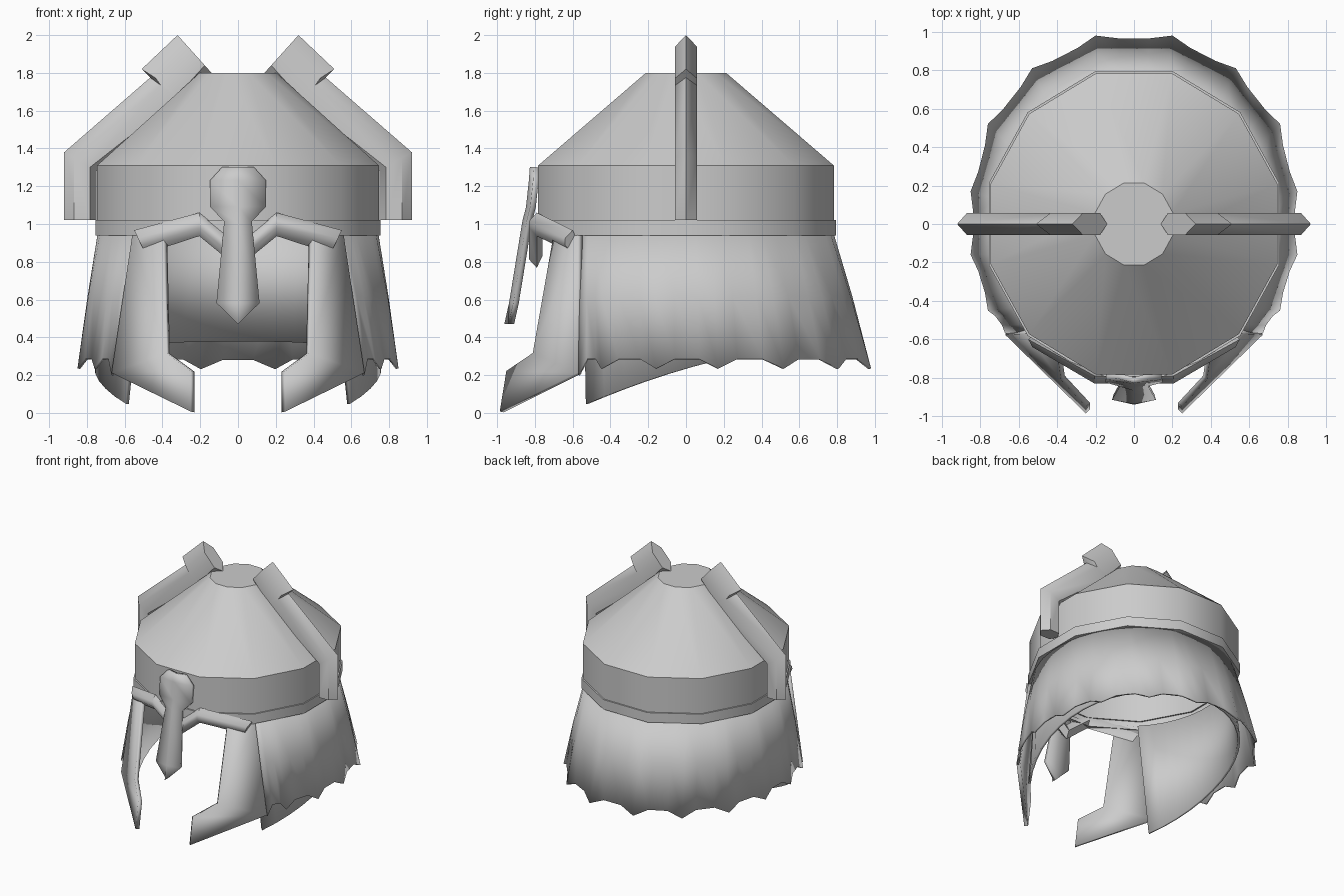
import bpy, bmesh, math
from mathutils import Vector

cube = bpy.data.objects.get("Cube")
if cube:
    bpy.data.objects.remove(cube)

steel = bpy.data.materials.new("grey_steel")
steel.use_nodes = True
GREY = (0.6, 0.6, 0.6, 1)
steel.diffuse_color = GREY
steel.node_tree.nodes["Principled BSDF"].inputs["Base Color"].default_value = GREY


def finish(name, bm, thickness=0, offset=0, angle=35):
    """Turn a bmesh into a smooth shaded object, optionally thickened."""
    bmesh.ops.remove_doubles(bm, verts=bm.verts, dist=1e-5)
    bmesh.ops.recalc_face_normals(bm, faces=bm.faces)
    mesh = bpy.data.meshes.new(name)
    bm.to_mesh(mesh)
    bm.free()
    mesh.materials.append(steel)
    for poly in mesh.polygons:
        poly.use_smooth = True
    mesh.set_sharp_from_angle(angle=math.radians(angle))
    obj = bpy.data.objects.new(name, mesh)
    bpy.context.collection.objects.link(obj)
    if thickness:
        mod = obj.modifiers.new("thickness", "SOLIDIFY")
        mod.thickness = thickness
        mod.offset = offset
    return obj


def loft(name, rings, closed=True, caps=(), **options):
    """Skin a row of cross-sections; caps lists the ring indices to fill."""
    bm = bmesh.new()
    rows = [[bm.verts.new(p) for p in ring] for ring in rings]
    count = len(rows[0])
    for a, b in zip(rows, rows[1:]):
        for i in range(count if closed else count - 1):
            j = (i + 1) % count
            bm.faces.new((a[i], a[j], b[j], b[i]))
    for index in caps:
        bm.faces.new(rows[index])
    return finish(name, bm, **options)


def twelve_gon(rx, ry, z):
    angles = [math.radians(15 + 30 * k) for k in range(12)]
    return [(rx * math.cos(a), ry * math.sin(a), z) for a in angles]


# Bowl: truncated cone over an upright wall
loft("helmet_bowl", [twelve_gon(0.21, 0.22, 1.8), twelve_gon(0.772, 0.81, 1.31),
                     twelve_gon(0.772, 0.81, 0.98)], caps=[0])

# Rim band
loft("rim_band", [twelve_gon(0.76, 0.80, 1.02), twelve_gon(0.782, 0.822, 1.02),
                  twelve_gon(0.782, 0.822, 0.94), twelve_gon(0.75, 0.79, 0.94)])

# Neck skirt: flared ripples with a scalloped hem
half = [(0.67, -0.57), (0.76, -0.45), (0.85, -0.16), (0.85, 0.17),
        (0.76, 0.52), (0.53, 0.81), (0.2, 0.98)]
ridges = [Vector(p) for p in half + [(-x, y) for x, y in reversed(half)]]
hem = []
for a, b in zip(ridges, ridges[1:]):
    hem.append((*a, 0.235))
    for t in (0.3, 0.7):
        hem.append((*(a.lerp(b, t) * 0.985), 0.285))
hem.append((*ridges[-1], 0.235))
hem[0], hem[-1] = [(x, y, 0.2) for x, y, z in (hem[0], hem[-1])]


def collar_point(x, y):
    a = math.atan2(y / 0.99, abs(x) / 0.865)
    a *= 1.22 if a < 0 else 1
    return (math.copysign(0.745 * math.cos(a), x), 0.785 * math.sin(a), 0.95)


collar = [collar_point(x, y) for x, y, z in hem]
middle = [Vector(c).lerp(Vector(h), 0.5) for c, h in zip(collar, hem)]
middle = [(v.x * 1.008, v.y * 1.008, v.z) for v in middle]
loft("neck_skirt", [collar, middle, hem], closed=False, thickness=0.015, offset=-1)

# Inner lining: sloping lower edge, deepest beside the jaw
top, bottom = [], []
for i in range(33):
    s = i / 16 - 1
    a, b = [math.pi / 2 + s * math.radians(90 + e) for e in (46, 38.6)]
    top.append((0.72 * math.cos(a), 0.76 * math.sin(a), 0.95))
    y = 0.85 * math.sin(b)
    bottom.append((0.76 * math.cos(b), y, 0.235 + 0.283 * y - 0.13 * y * y))
loft("inner_lining", [top, bottom], closed=False, thickness=0.02, offset=-1)

# Nose guard: ridged plate with an octagonal head
nose = [(1.30, 0.08, -0.79), (1.23, 0.145, -0.795), (1.09, 0.145, -0.81),
        (1.01, 0.07, -0.83), (0.58, 0.11, -0.90), (0.47, 0.0, -0.925)]
loft("nose_guard", [[(-w, y, z), (0, y - 0.022, z), (w, y, z)] for z, w, y in nose],
     closed=False, thickness=0.03)

for side, s in (("left", 1), ("right", -1)):
    # Cheek guard: tall panel with a forward jaw point
    cheek = [(0.55, -0.56, 0.94), (0.66, -0.565, 0.21), (0.24, -0.975, 0.005),
             (0.24, -0.94, 0.22), (0.37, -0.80, 0.315), (0.385, -0.69, 0.94)]
    bm = bmesh.new()
    v = [bm.verts.new((s * x, y, z)) for x, y, z in cheek]
    bm.faces.new((v[0], v[1], v[4], v[5]))
    bm.faces.new((v[1], v[2], v[3], v[4]))
    finish(side + "_cheek_guard", bm, thickness=0.03)

    # Brow: ridged bar bent over the eye, ending behind the nose guard
    brow = []
    for x, y, z, lean in ((0.52, -0.6, 0.905, 0.03), (0.205, -0.79, 0.998, 0), (0, -0.79, 0.83, 0)):
        brow.append([(s * (x + lean * u), y - d, z + 0.062 * u)
                     for u, d in ((1, 0), (0.3, 0.04), (-0.3, 0.04), (-1, 0), (0, -0.03))])
    loft(side + "_brow", brow, caps=[0, -1], angle=50)

    # Side crest: ridged bar climbing the bowl to a square finial
    stations = [((0.92, 1.02), (0.75, 1.02)), ((0.92, 1.38), (0.75, 1.28)),
                ((0.465, 1.775), (0.28, 1.64)), ((0.51, 1.82), (0.26, 1.66)),
                ((0.32, 2.0), (0.14, 1.8))]
    rings = []
    for outer, inner in stations:
        o, i = Vector(outer), Vector(inner)
        ring = []
        for t, y in ((0, 0), (0.3, 0.057), (0.8, 0.057), (1, 0), (0.8, -0.057), (0.3, -0.057)):
            p = o.lerp(i, t)
            ring.append((s * p.x, y, p.y))
        rings.append(ring)
    loft(side + "_crest", rings, caps=[0, -1], angle=45)
